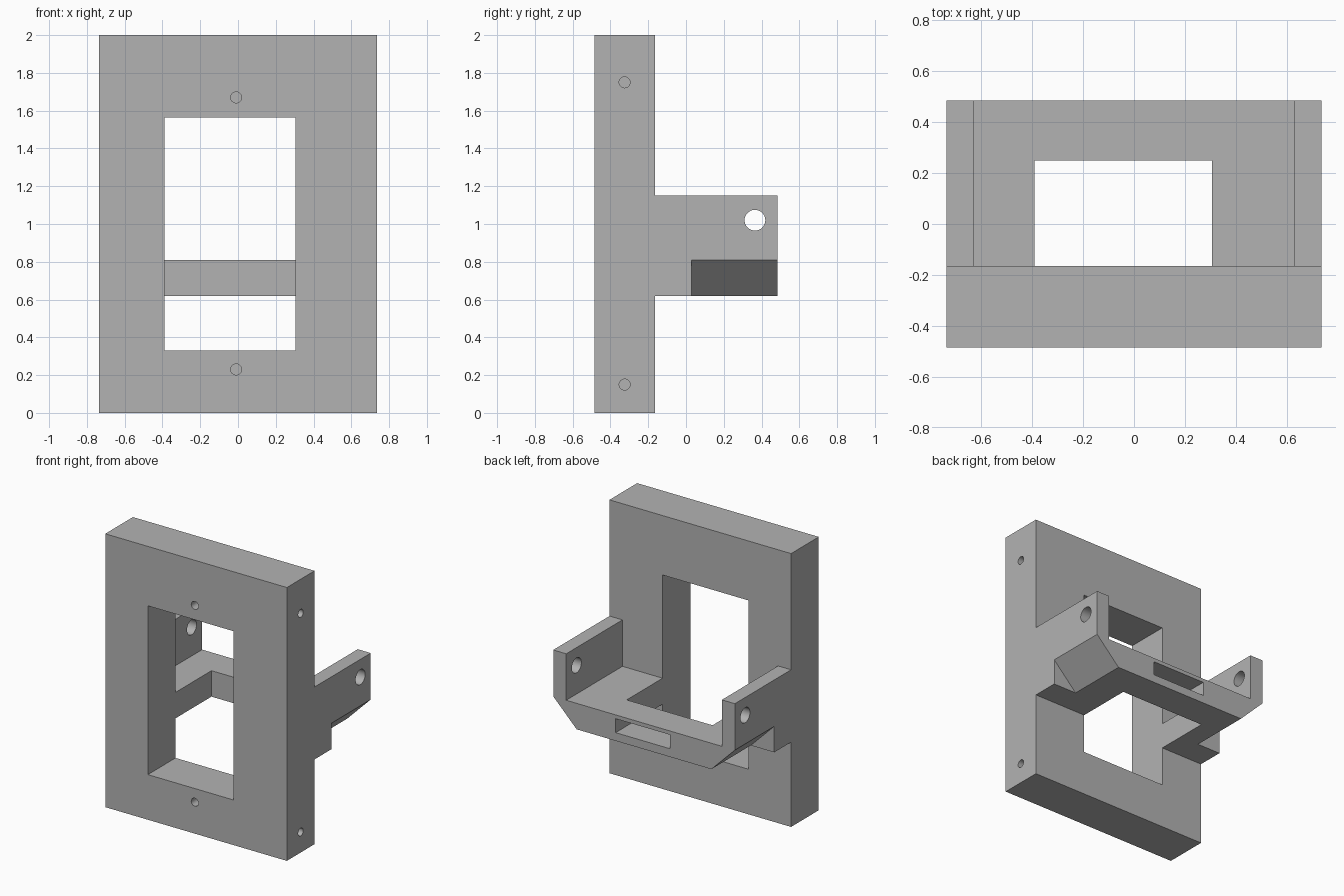
import bpy
import math

cube = bpy.data.objects.get("Cube")
if cube:
    bpy.data.objects.remove(cube, do_unlink=True)

grey = bpy.data.materials.new("plain grey")
grey.use_nodes = True
grey.diffuse_color = (0.45, 0.45, 0.45, 1)
grey.node_tree.nodes["Principled BSDF"].inputs["Base Color"].default_value = grey.diffuse_color


def prism(name, outline, low, high, axis="Z"):
    """Extrude an outline: (x, y) along Z or (x, z) along Y."""
    def place(p, h):
        return (p[0], p[1], h) if axis == "Z" else (p[0], h, p[1])
    n = len(outline)
    verts = [place(p, h) for h in (low, high) for p in outline]
    faces = [tuple(reversed(range(n))), tuple(range(n, 2 * n))]
    faces += [(i, (i + 1) % n, n + (i + 1) % n, n + i) for i in range(n)]
    mesh = bpy.data.meshes.new(name)
    mesh.from_pydata(verts, [], faces)
    if axis == "Y":
        mesh.flip_normals()
    obj = bpy.data.objects.new(name, mesh)
    bpy.context.collection.objects.link(obj)
    mesh.materials.append(grey)
    return obj


def box(name, x, y, z):
    return prism(name, [(x[0], y[0]), (x[1], y[0]), (x[1], y[1]), (x[0], y[1])], *z)


def drill(centre, radius, length, axis):
    turn = (0, math.pi / 2, 0) if axis == "X" else (math.pi / 2, 0, 0)
    bpy.ops.mesh.primitive_cylinder_add(vertices=32, radius=radius, depth=length,
                                        location=centre, rotation=turn)
    obj = bpy.context.object
    obj.name = "drill"
    obj.data.materials.append(grey)
    return obj


def cut(target, cutters):
    for cutter in cutters:
        cutter.hide_render = True
        mod = target.modifiers.new("cut", "BOOLEAN")
        mod.operation = "DIFFERENCE"
        mod.solver = "EXACT"
        mod.object = cutter
        bpy.context.view_layer.objects.active = target
        bpy.ops.object.modifier_apply(modifier=mod.name)
        bpy.data.objects.remove(cutter, do_unlink=True)
    bpy.ops.object.select_all(action="DESELECT")
    target.select_set(True)
    bpy.context.view_layer.objects.active = target
    bpy.ops.object.shade_smooth_by_angle(angle=math.radians(30))


HALF, FRONT, JOINT, BACK = 0.735, -0.485, -0.165, 0.485
OPENING = (-0.39, 0.305)
BASE, FLOOR, TOP = 0.62, 0.81, 1.15

# Upright plate with a window, blind holes in the front and in one side
plate = box("mounting_plate", (-HALF, HALF), (FRONT, JOINT), (0, 2))
plate_cuts = [box("window", OPENING, (-1, 1), (0.33, 1.565))]
plate_cuts += [drill((-0.01, FRONT, z), 0.029, 0.4, "Y") for z in (0.23, 1.67)]
plate_cuts += [drill((HALF, -0.325, z), 0.029, 0.4, "X") for z in (0.15, 1.75)]
cut(plate, plate_cuts)

# Rear cradle: two ears joined by a U-shaped shelf
cradle = box("rear_cradle", (-HALF, HALF), (JOINT, BACK), (BASE, TOP))
cradle_cuts = [
    box("ear_gap", (-0.63, 0.63), (-1, 1), (FLOOR, 2)),
    box("shelf_notch", OPENING, (-1, 0.25), (0, 2)),
    box("rear_slot", (-0.21, 0.23), (BACK - 0.2, 1), (0.68, 0.782)),
    drill((0, 0.365, 1.02), 0.055, 2, "X"),
]
# Sloped lower corners
drop = FLOOR - BASE
for side in (-1, 1):
    corner = [(side * HALF, FLOOR), (side * (HALF - 2 * drop), FLOOR - 2 * drop),
              (side * (HALF + drop), FLOOR - 2 * drop), (side * (HALF + drop), FLOOR)]
    if side > 0:
        corner.reverse()
    corner.reverse()
    cradle_cuts.append(prism("corner_slope", corner, 0.03, 1, "Y"))
cut(cradle, cradle_cuts)
